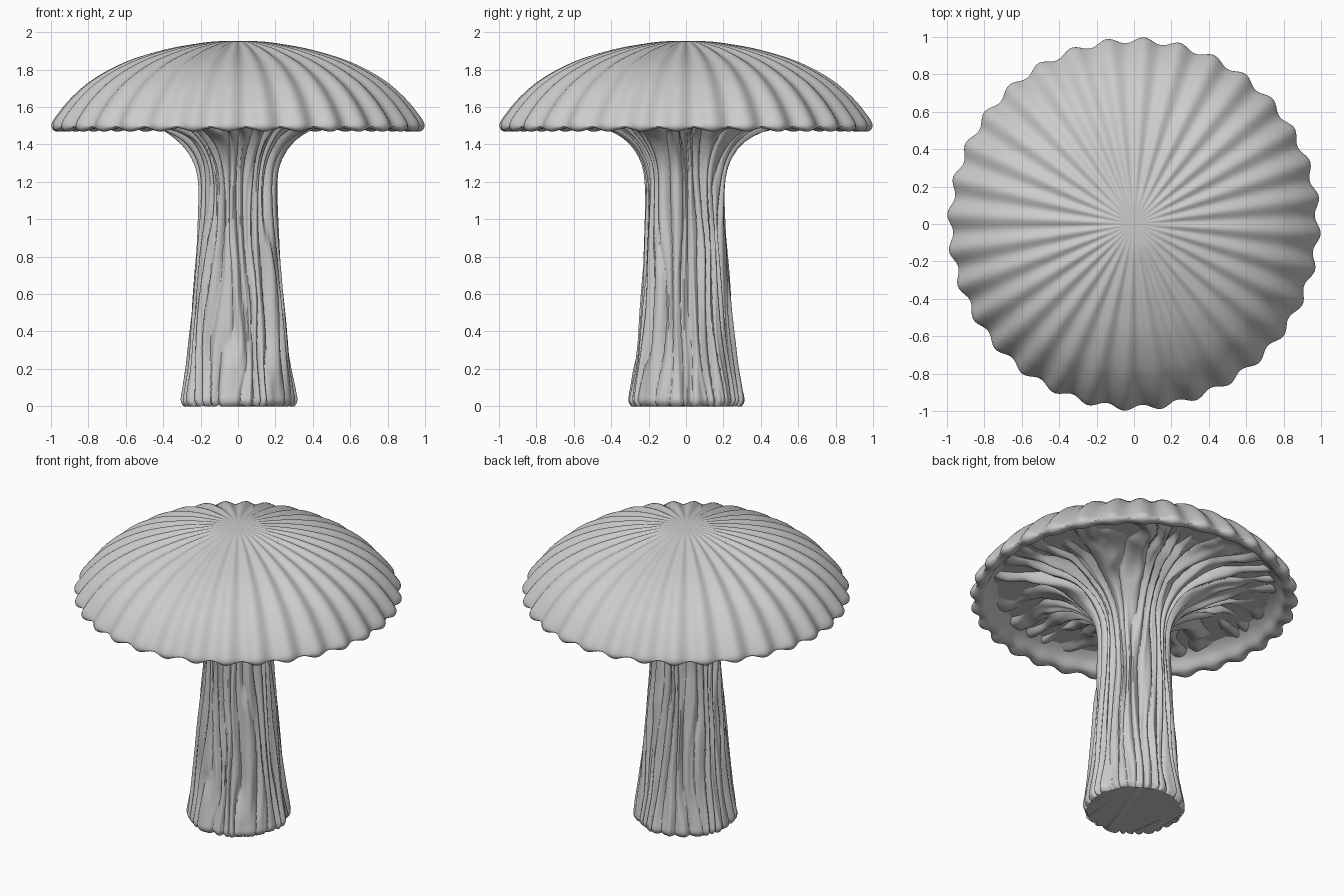
import bpy, bmesh, math
from mathutils import Vector, noise

if "Cube" in bpy.data.objects:
    bpy.data.objects.remove(bpy.data.objects["Cube"])


def smooth_profile(pts, steps):
    """Catmull-Rom resampling of a profile given as tuples (any dimension)."""
    out = []
    ps = [Vector(p) for p in pts]
    for i in range(len(ps) - 1):
        a, b, c, d = ps[max(i - 1, 0)], ps[i], ps[i + 1], ps[min(i + 2, len(ps) - 1)]
        for k in range(steps):
            t = k / steps
            out.append(0.5 * (2 * b + (c - a) * t + (2 * a - 5 * b + 4 * c - d) * t * t
                              + (3 * b - a - 3 * c + d) * t ** 3))
    return out + [ps[-1]]


def lathe(name, prof, segs, relief, angle):
    """Revolve (r, z, amp) rows, pushing the surface along its normal by relief."""
    bm = bmesh.new()
    rows = []
    n = len(prof)
    for i, p in enumerate(prof):
        d = prof[min(i + 1, n - 1)] - prof[max(i - 1, 0)]
        nrm = Vector((d.y, -d.x)).normalized()
        row = []
        for j in range(segs):
            th = 2 * math.pi * j / segs
            h = p[2] * relief(th, p[0], p[1])
            r = max(p[0] + nrm.x * h, 0.0005)
            z = max(p[1] + nrm.y * h, 0.0)
            row.append(bm.verts.new((r * math.cos(th), r * math.sin(th), z)))
        rows.append(row)
    for a, b in zip(rows, rows[1:]):
        for j in range(segs):
            k = (j + 1) % segs
            bm.faces.new((a[j], a[k], b[k], b[j]))
    bm.faces.new(rows[0][::-1])
    bm.faces.new(rows[-1])
    me = bpy.data.meshes.new(name)
    bm.to_mesh(me)
    bm.free()
    ob = bpy.data.objects.new(name, me)
    bpy.context.collection.objects.link(ob)
    bpy.context.view_layer.objects.active = ob
    ob.select_set(True)
    bpy.ops.object.shade_smooth_by_angle(angle=math.radians(angle))
    ob.select_set(False)
    return ob


# Cap: scalloped dome with thick rolled rim and hollow underside
def scallops(th, r, z):
    return math.cos(32 * (th + math.radians(3)))


cap_profile = [(0.0, 1.70, 0), (0.45, 1.69, 0), (0.72, 1.635, 0), (0.86, 1.56, 0),
               (0.91, 1.495, 0.003), (0.94, 1.48, 0.007), (0.972, 1.482, 0.013),
               (0.982, 1.505, 0.017), (0.95, 1.56, 0.015), (0.88, 1.645, 0.013),
               (0.77, 1.74, 0.011), (0.6, 1.833, 0.009), (0.4, 1.898, 0.007),
               (0.24, 1.932, 0.004), (0.12, 1.95, 0.001), (0.0, 1.952, 0)]
lathe("cap", smooth_profile(cap_profile, 4), 320, scallops, 60)


# Stem: fibrous trunk whose ridges flare out into the gills
def fibres(th, r, z):
    c, s = math.cos(th), math.sin(th)
    s_along = z + max(r - 0.3, 0) * 1.2
    w1 = noise.noise((c * 1.6, s * 1.6, s_along * 1.3))
    w2 = noise.noise((c * 4 + 7, s * 4, s_along * 3.0))
    u = th + 0.30 * w1 + 0.07 * w2
    ridge = 2 * abs(math.sin(14 * u)) ** 0.7 - 1.3
    broad = noise.noise((c * 3.2, s * 3.2, s_along * 0.9 + 5))
    fine = noise.noise((math.cos(u) * 11, math.sin(u) * 11, s_along * 2.2))
    bump = noise.noise((c * r * 9, s * r * 9, z * 6))
    out = 0.6 * ridge + 0.9 * broad + 0.7 * fine
    if r > 0.4:
        out += 0.5 * min((r - 0.4) * 4, 1) * bump
    return out


stem_profile = [(0.285, 0.0, 0.014), (0.303, 0.03, 0.017), (0.295, 0.09, 0.018),
                (0.268, 0.25, 0.018), (0.243, 0.5, 0.018), (0.22, 0.8, 0.018),
                (0.205, 1.05, 0.018), (0.207, 1.22, 0.019), (0.235, 1.33, 0.022),
                (0.30, 1.425, 0.028), (0.40, 1.497, 0.037), (0.54, 1.55, 0.046),
                (0.70, 1.58, 0.046), (0.82, 1.575, 0.036), (0.885, 1.57, 0.015),
                (0.90, 1.58, 0.0)]
lathe("stem_and_gills", smooth_profile(stem_profile, 8), 420, fibres, 50)
